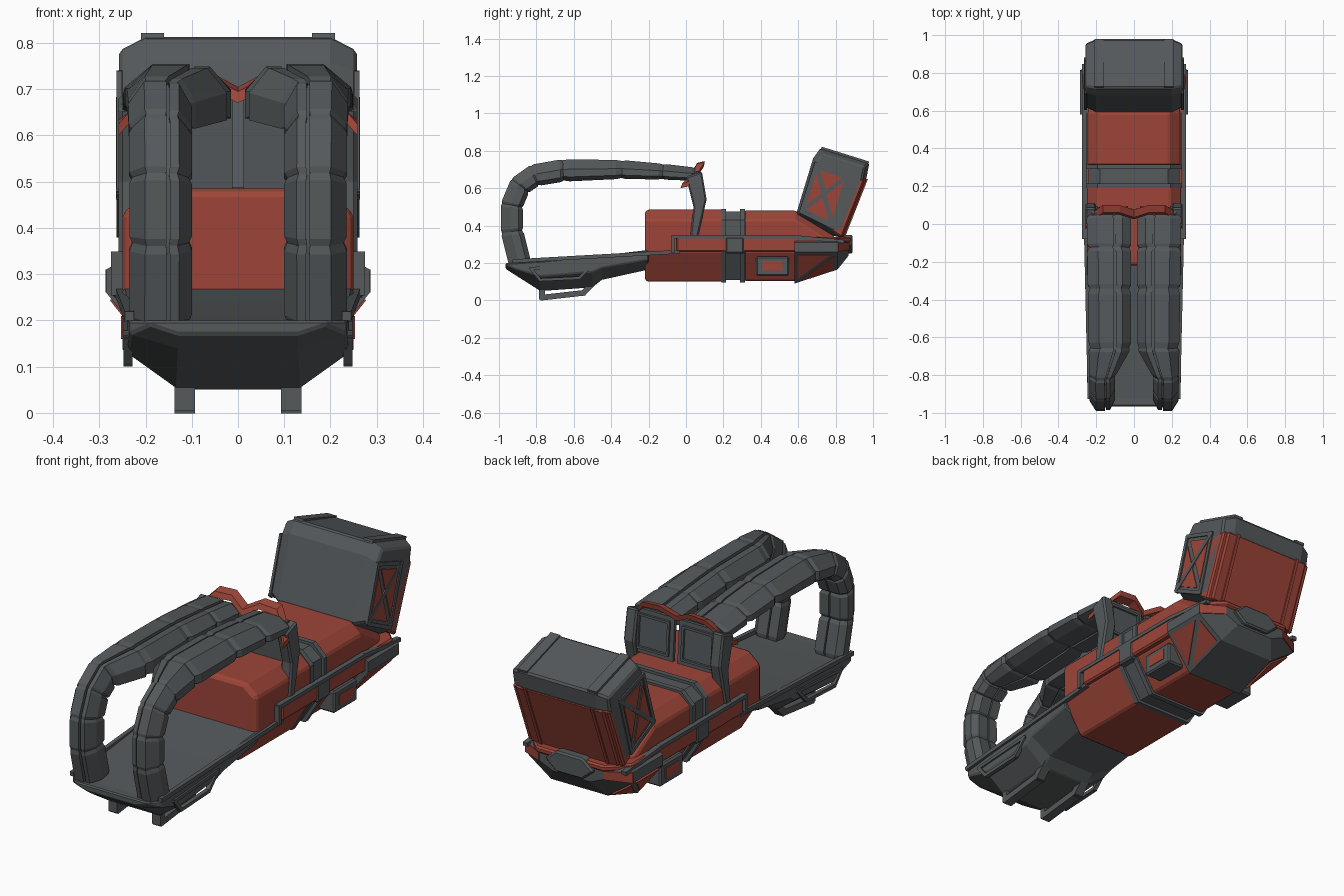
import bpy, bmesh
from mathutils import Vector

default_cube = bpy.data.objects.get("Cube")
if default_cube:
    bpy.data.objects.remove(default_cube, do_unlink=True)


def make_material(name, red, green, blue):
    mat = bpy.data.materials.new(name)
    mat.use_nodes = True
    mat.diffuse_color = (red, green, blue, 1)
    mat.node_tree.nodes["Principled BSDF"].inputs["Base Color"].default_value = mat.diffuse_color
    return mat


RED = make_material("brick red", .34, .06, .04)
GREY = make_material("slate grey", .09, .1, .105)

# Shared dimensions
WIDE = .25            # half width of the body
FLARE = .285          # half width of the rear hull
KEEL = .15            # half width of the underside
SILL = .26            # height of the widest line
DECK = .34            # height of the side rail
ROOF = .485           # top of the body
FINE = .008           # small edge chamfer


def finish(name, mesh_data, mat, bevel=0, mirror=False):
    bmesh.ops.recalc_face_normals(mesh_data, faces=mesh_data.faces)
    mesh = bpy.data.meshes.new(name)
    mesh_data.to_mesh(mesh)
    mesh_data.free()
    mesh.materials.append(mat)
    part = bpy.data.objects.new(name, mesh)
    bpy.context.scene.collection.objects.link(part)
    if bevel:
        chamfer = part.modifiers.new("chamfer", "BEVEL")
        chamfer.width = bevel
        chamfer.segments = 1
        chamfer.limit_method = "ANGLE"
    if mirror:
        part.modifiers.new("mirror", "MIRROR")
    return part


def skin(mesh_data, rings):
    """Join rings of equal length into a closed tube with end caps."""
    rows = [[mesh_data.verts.new(point) for point in ring] for ring in rings]
    for near, far in zip(rows, rows[1:]):
        for i in range(len(near)):
            mesh_data.faces.new((near[i - 1], near[i], far[i], far[i - 1]))
    mesh_data.faces.new(rows[0])
    mesh_data.faces.new(rows[-1])


def loft(name, rings, mat, bevel=0, mirror=False):
    mesh_data = bmesh.new()
    skin(mesh_data, rings)
    return finish(name, mesh_data, mat, bevel, mirror)


def hull(name, stations, mat, bevel=0):
    """Loft along y; each station is y and a half section of (x, z) points."""
    rings = []
    for y, half in stations:
        outline = half + [(-x, z) for x, z in reversed(half)]
        rings.append([(x, y, z) for x, z in outline])
    return loft(name, rings, mat, bevel)


def side_prism(name, profile, inner, outer, mat, bevel=0, mirror=True):
    rings = [[(x, y, z) for y, z in profile] for x in (inner, outer)]
    return loft(name, rings, mat, bevel, mirror)


def rectangle(back, front, low, high):
    return [(back, low), (front, low), (front, high), (back, high)]


def bars(name, path, width, depth, mat, normal=(1, 0, 0)):
    """Mirrored rectangular bars following a path."""
    mesh_data = bmesh.new()
    path = [Vector(point) for point in path]
    for start, end in zip(path, path[1:]):
        along = (end - start).normalized()
        across = along.cross(Vector(normal)).normalized()
        out = across.cross(along) * depth / 2
        across *= width / 2
        along *= width / 3
        skin(mesh_data, [[p + across + out, p - across + out, p - across - out, p + across - out]
                         for p in (start - along, end + along)])
    return finish(name, mesh_data, mat, mirror=True)


def plate(name, corners, mat, thick=.004):
    """Thin mirrored plate with the given outline."""
    corners = [Vector(corner) for corner in corners]
    normal = (corners[1] - corners[0]).cross(corners[2] - corners[0]).normalized() * thick
    return loft(name, [[c - normal for c in corners], [c + normal for c in corners]], mat, mirror=True)


def shrink_to_centre(corners, factor):
    corners = [Vector(corner) for corner in corners]
    centre = sum(corners, Vector()) / len(corners)
    return [centre.lerp(corner, factor) for corner in corners]


def braced_panels(name, corners, mat):
    """Two triangular plates either side of a diagonal."""
    a, b, c, d = corners
    plate(name + "_front", shrink_to_centre((a, b, c), .75), mat)
    plate(name + "_rear", shrink_to_centre((a, c, d), .75), mat)


# Front floor pan: each station has a y, a belly height and a rim height
def floor_section(belly, rim, width):
    return [(.13, belly), (width, max(belly + .02, (belly + rim) / 2)), (width, rim)]


hull("front_floor", [
    (-.965, floor_section(.17, .2, .19)),
    (-.92, floor_section(.14, .2, .235)),
    (-.78, floor_section(.05, .21, .24)),
    (-.5, floor_section(.07, .235, .24)),
    (-.45, floor_section(.11, .24, .245)),
    (-.2, floor_section(.165, .27, WIDE))], GREY, FINE)
bars("floor_sill", [(.235, -.92, .21), (.255, -.04, SILL)], .02, .02, GREY)
slot = [(-.83, .17), (-.78, .11), (-.57, .12), (-.5, .19)]
bars("floor_side_frame", [(.238, y, z) for y, z in slot + slot[:1]], .016, .02, GREY)
skid = [(-.77, .06), (-.77, .015), (-.55, .04), (-.47, .12)]
bars("landing_skid", [(.115, y, z) for y, z in skid], .03, .045, GREY)


# Main body in two red blocks joined by a grey band
def body_section(grow=0):
    return [(KEEL + grow, .1 - grow), (WIDE + grow, SILL), (WIDE + grow, .43), (.19 + grow, ROOF + grow)]


hull("front_body", [(-.22, body_section(-.01)), (-.2, body_section()), (.2, body_section())], RED, FINE)
hull("body_band", [(.2, body_section(-.01)), (.31, body_section(-.01))], GREY)
for y in (.19, .29):
    hull("body_band_collar", [(y, body_section(.003)), (y + .025, body_section(.003))], GREY)
tail_section = [(KEEL, .2), (.24, .27), (.24, .3), (.19, .35)]
hull("rear_body", [(.31, body_section(-.005)), (.585, body_section(-.005)), (.79, tail_section)], RED, FINE)

# Side trim, side rail and steps
side_prism("side_trim", rectangle(-.05, .6, SILL, DECK), .23, .27, RED, FINE)
side_prism("side_trim_clasp", rectangle(.21, .31, WIDE, DECK), .23, .275, GREY, FINE)
bars("side_rail", [(.262, y, z) for y, z in ((-.07, SILL), (-.07, DECK), (.58, DECK), (.84, .315))],
     .018, .025, GREY)
side_prism("side_step", rectangle(.375, .55, .13, .235), KEEL, WIDE, GREY, FINE)
side_prism("side_step_inset", rectangle(.41, .515, .16, .21), .24, WIDE + .003, RED)


# Rear hull with braced flank panels
def tail_hull_section(belly):
    return [(KEEL, belly), (FLARE, SILL), (FLARE, .31), (WIDE, .33)]


hull("rear_hull", [(.58, tail_hull_section(.09)), (.81, tail_hull_section(.165)),
                   (.87, [(.1, .24), (.17, .27), (.17, .31), (KEEL, .32)])], GREY)
braced_panels("flank_panel", [(KEEL, .58, .09), (FLARE, .58, SILL), (FLARE, .81, SILL), (KEEL, .81, .165)], RED)
plate("tail_corner_panel", [(FLARE, .81, SILL), (FLARE, .81, .31), (.17, .87, .31), (.17, .87, .27)], RED)
rim = [(.27, .58), (.27, .79), (.18, .88), (-.18, .88), (-.27, .79), (-.27, .58)]
loft("tail_rim", [[(x, y, z) for x, y in rim] for z in (.31, DECK)], RED, FINE)
exhaust = [(-.13, 0), (-.07, .05), (.07, .05), (.13, 0), (.07, -.05), (-.07, -.05)]
loft("tail_exhaust", [[(x, y, .3 + z) for x, z in exhaust] for y in (.82, .89)], GREY, FINE)

# Rear storage box, narrowed towards both cheeks
box_profile = [(0, .59, .465), (0, .68, .76), (0, .72, .815), (0, .98, .735), (0, .965, .655),
               (0, .835, .335), (0, .79, .345)]


def box_ring(x, factor):
    return [point + Vector((x, 0, 0)) for point in shrink_to_centre(box_profile, factor)]


CHEEK = .257
loft("storage_box", [box_ring(-CHEEK, .87), box_ring(-.2, 1), box_ring(.2, 1), box_ring(CHEEK, .87)], GREY, FINE)
bars("box_top_lug", [(.185, .73, .81), (.185, .97, .735)], .02, .05, GREY)
back_slab = [(.79, .37), (.875, .645), (.967, .65), (.843, .335)]
side_prism("box_back_panel", back_slab, -.235, .235, RED, FINE, mirror=False)
side_prism("box_back_rib", [(y + .006, z) for y, z in back_slab], .17, .185, RED)
side_prism("box_rear_cheek", [(y - .01, z) for y, z in back_slab], .2, CHEEK, RED, FINE)
cheek = [(CHEEK, y, z) for y, z in ((.615, .475), (.695, .73), (.87, .67), (.785, .39))]
braced_panels("box_side_panel", cheek[1:] + cheek[:1], RED)
bars("box_side_brace", [cheek[0], cheek[2]], .022, .014, GREY)
bars("box_side_frame", cheek + cheek[:1], .018, .012, GREY)

# Canopy rails: the outer edge of the loop, seen from the side
rail_path = [Vector((0, y, z)) for y, z in (
    (-.945, .18), (-.99, .36), (-.99, .52), (-.935, .65), (-.83, .725), (-.66, .755),
    (-.34, .75), (-.12, .73), (.05, .71))]


def rail_station(i):
    """Outer point, inward depth vector, inner x and outer x."""
    point = rail_path[i]
    along = rail_path[min(i + 1, len(rail_path) - 1)] - rail_path[max(i - 1, 0)]
    depth = min(.12, .075 - .075 * point.y)
    inward = along.normalized().cross(Vector((1, 0, 0))) * depth
    if inward.dot(Vector((0, -.4, .4)) - point) < 0:
        inward.negate()
    inner = .015 if point.y > -.7 else .1
    return point, inward, Vector((inner, 0, 0)), Vector((WIDE + .015 * point.y, 0, 0))


def rail_ring(station, shape, factor=1):
    point, inward, inner, outer = station
    return [point + inner.lerp(outer, .5 + (a - .5) * factor) + inward * (.5 + (d - .5) * factor)
            for a, d in shape]


# Cross-sections as fractions of rail width and depth
rail_shapes = {
    "canopy_rail_plates": [(.4, 0), (.75, 0), (1, .45), (1, .8), (.8, 1), (.4, 1)],
    "canopy_rail_inner_strip": [(0, .5), (.2, .05), (.35, .05), (.35, 1), (0, 1)]}
stations = [rail_station(i) for i in range(len(rail_path))]
for label, shape in rail_shapes.items():
    mesh_data = bmesh.new()
    for start, end in zip(stations, stations[1:]):
        skin(mesh_data, [rail_ring([p.lerp(q, t) for p, q in zip(start, end)], shape, factor)
                         for t, factor in ((0, .9), (.1, 1), (.9, 1), (1, .9))])
    finish(label, mesh_data, GREY, mirror=True)
core = [(.1, .5), (.2, .15), (.7, .15), (.9, .5), (.8, .9), (.1, .9)]
loft("canopy_rail_core", [rail_ring(station, core) for station in stations], GREY, mirror=True)

# Rear posts, window panes and brow
post = [(0, .66), (.085, .69), (.11, .54), (.06, .32), (.02, .32), (.04, .5)]
side_prism("canopy_post", post, .2, WIDE + FINE, GREY, FINE)
pane = [(.012, .075, ROOF), (.225, .075, ROOF), (.225, .06, .69), (.012, .06, .69)]
plate("canopy_window", pane, GREY, FINE)
frame = [corner + Vector((0, .01, 0)) for corner in shrink_to_centre(pane, .75)]
bars("canopy_window_frame", frame + frame[:1], .012, .016, GREY, normal=(0, 1, 0))
brow = [(0, .055, .7), (.075, .08, .74), (.165, .08, .735), (.215, .045, .68), (.258, 0, .63)]
lip = [(-.03, -.03), (.015, -.02), (.02, .005), (-.02, -.005)]
loft("canopy_brow", [[(x, y + dy, z + dz) for dy, dz in lip] for x, y, z in brow], RED, mirror=True)
